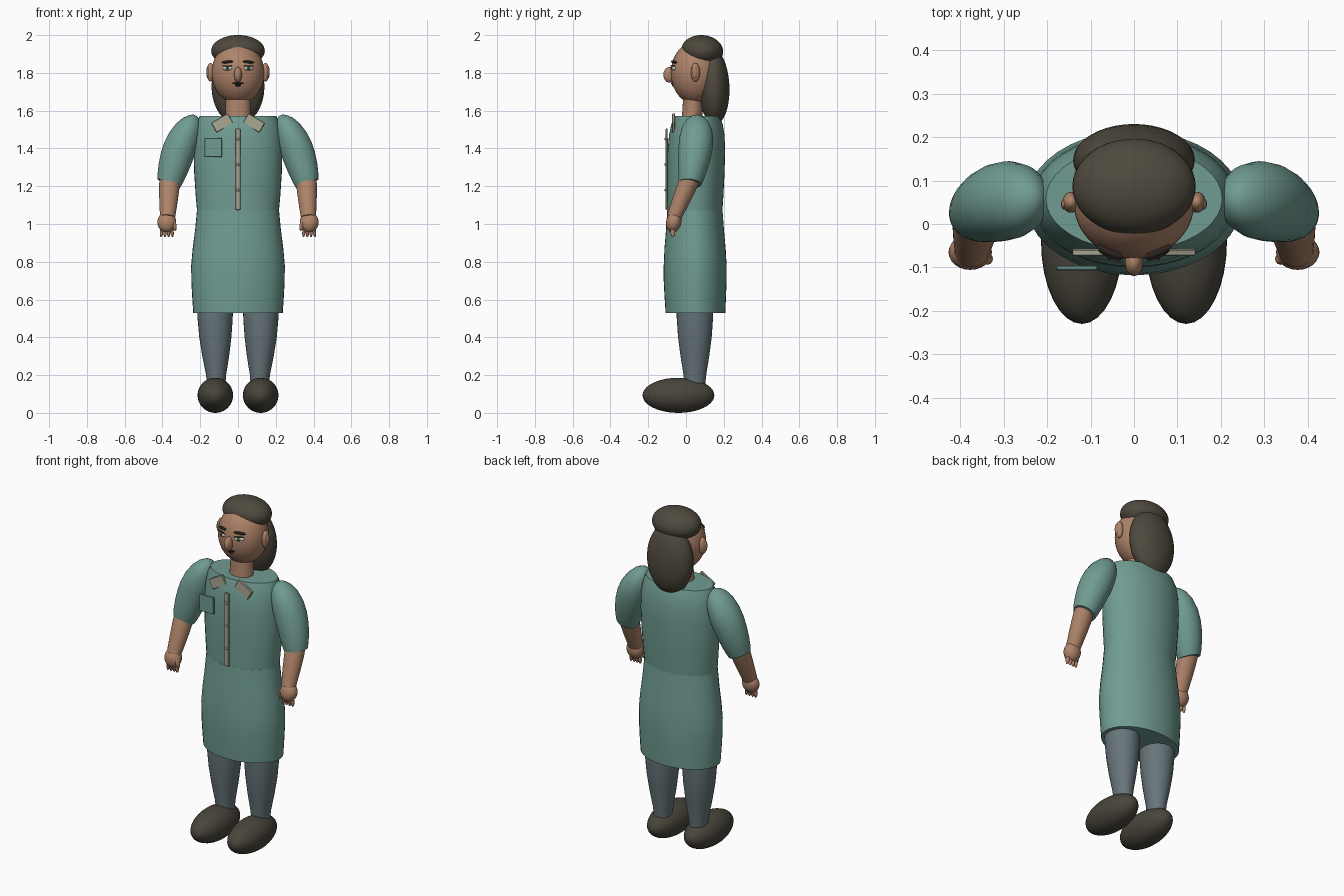
import bpy, bmesh, math
from mathutils import Vector, Matrix

if "Cube" in bpy.data.objects:
    bpy.data.objects.remove(bpy.data.objects["Cube"])


def mat(name, r, g, b):
    lin = lambda c: ((c / 255 + 0.055) / 1.055) ** 2.4
    m = bpy.data.materials.new(name)
    m.diffuse_color = (lin(r), lin(g), lin(b), 1)
    m.use_nodes = True
    m.node_tree.nodes["Principled BSDF"].inputs["Base Color"].default_value = m.diffuse_color
    return m


TEAL = mat("teal cloth", 112, 156, 146)
SKIN = mat("skin", 174, 131, 105)
HAIR = mat("dark brown hair", 79, 73, 62)
SHOE = mat("dark shoe", 73, 69, 59)
PANTS = mat("slate trousers", 103, 117, 122)
TRIM = mat("beige trim", 170, 168, 148)
WHITE = mat("eye white", 205, 205, 195)
IRIS = mat("green iris", 84, 122, 110)
DARK = mat("near black", 42, 36, 32)
BUTTON = mat("button grey", 138, 136, 118)


def finish(bm, name, material, angle=40):
    bmesh.ops.recalc_face_normals(bm, faces=bm.faces)
    me = bpy.data.meshes.new(name)
    bm.to_mesh(me)
    bm.free()
    me.materials.append(material)
    ob = bpy.data.objects.new(name, me)
    bpy.context.collection.objects.link(ob)
    bpy.ops.object.select_all(action='DESELECT')
    ob.select_set(True)
    bpy.context.view_layer.objects.active = ob
    bpy.ops.object.shade_smooth_by_angle(angle=math.radians(angle))
    return ob


def ellipsoid(name, c, r, material, rot=(0, 0, 0), seg=32, rings=20):
    bm = bmesh.new()
    bmesh.ops.create_uvsphere(bm, u_segments=seg, v_segments=rings, radius=1)
    rx, ry, rz = (Matrix.Rotation(a, 4, ax) for a, ax in zip(rot, "XYZ"))
    bm.transform(Matrix.Translation(c) @ rz @ ry @ rx @ Matrix.Diagonal((*r, 1)))
    return finish(bm, name, material)


def box(name, c, size, material, tilt=0, bevel=0.003):
    bm = bmesh.new()
    bmesh.ops.create_cube(bm, size=1)
    bm.transform(Matrix.Diagonal((*size, 1)))
    bmesh.ops.bevel(bm, geom=bm.edges[:], offset=bevel, segments=1, affect='EDGES')
    bm.transform(Matrix.Translation(c) @ Matrix.Rotation(tilt, 4, 'Y'))
    return finish(bm, name, material, 20)


def loft(name, rings, material, axis=(0, 0, 1), seg=40):
    """Closed tube through rings of (centre, radius x, radius y) square to axis."""
    ax = Vector(axis).normalized()
    v = ax.cross(Vector((1, 0, 0))).normalized()
    u = v.cross(ax)
    bm = bmesh.new()
    loops = []
    for c, ru, rv in rings:
        loops.append([bm.verts.new(Vector(c) + u * ru * math.cos(t) + v * rv * math.sin(t))
                      for t in (2 * math.pi * i / seg for i in range(seg))])
    for a, b in zip(loops, loops[1:]):
        for i in range(seg):
            j = (i + 1) % seg
            bm.faces.new((a[i], a[j], b[j], b[i]))
    bm.faces.new(loops[0])
    bm.faces.new(loops[-1])
    return finish(bm, name, material)


def garment(name, rows, material):
    """Rows of height, half width, front y, back y."""
    return loft(name, [((0, (f + b) / 2, z), w, (b - f) / 2) for z, w, f, b in rows], material)


# Tunic: bodice and skirt
garment("tunic_top", [(1.06, .216, -.098, .192), (1.15, .224, -.099, .198),
                      (1.27, .232, -.1, .204), (1.38, .235, -.098, .207),
                      (1.47, .231, -.09, .204), (1.53, .22, -.077, .194),
                      (1.572, .203, -.061, .178)], TEAL)
garment("tunic_skirt", [(.53, .237, -.108, .208), (.62, .243, -.114, .212),
                        (.70, .247, -.118, .215), (.78, .248, -.118, .215),
                        (.87, .24, -.114, .21), (.97, .227, -.106, .201),
                        (1.075, .217, -.099, .193)], TEAL)

# Neck and head
loft("neck", [((0, .03, 1.54), .07, .056), ((0, .035, 1.6), .066, .054),
              ((0, .04, 1.7), .066, .054)], SKIN)
HC, HR = Vector((0, .05, 1.8)), Vector((.139, .13, .165))
ellipsoid("head", HC, HR, SKIN, seg=40, rings=28)
ellipsoid("hair_cap", (0, .086, 1.917), (.142, .111, .083), HAIR, rot=(-.08, 0, 0), seg=40)
ellipsoid("hair_back", (0, .147, 1.727), (.14, .083, .2), HAIR, rot=(.04, 0, 0), seg=40)


def face_y(x, z):
    return HC.y - HR.y * math.sqrt(1 - (x / HR.x) ** 2 - ((z - HC.z) / HR.z) ** 2)


# Facial features
ellipsoid("nose", (0, -.088, 1.79), (.021, .032, .041), SKIN, seg=20, rings=14)
ellipsoid("moustache", (0, face_y(0, 1.745), 1.745), (.031, .007, .006), DARK, seg=16, rings=10)
ellipsoid("lower_lip", (0, face_y(0, 1.73), 1.733), (.017, .006, .005), DARK, seg=16, rings=10)

# Tunic details
box("placket", (0, -.103, 1.29), (.028, .012, .43), TRIM)
for z in (1.45, 1.315, 1.18):
    ellipsoid("button", (0, -.109, z), (.009, .005, .009), BUTTON, seg=16, rings=10)
box("chest_pocket", (-.131, -.101, 1.405), (.094, .012, .1), TEAL)

for s, side in ((-1, "left"), (1, "right")):
    # Face pairs
    yaw = s * .42
    ellipsoid(side + "_ear", (s * .145, .05, 1.803), (.02, .024, .05), SKIN, seg=20, rings=14)
    ellipsoid(side + "_ear_inner", (s * .16, .046, 1.803), (.008, .013, .032), SKIN, seg=16, rings=10)
    y = face_y(.056, 1.825)
    ellipsoid(side + "_eye", (s * .056, y, 1.825), (.028, .009, .012), WHITE, (0, 0, yaw), 20, 12)
    ellipsoid(side + "_iris", (s * .056, y - .006, 1.825), (.011, .006, .011), IRIS, (0, 0, yaw), 16, 10)
    ellipsoid(side + "_pupil", (s * .056, y - .011, 1.825), (.005, .003, .005), DARK, (0, 0, yaw), 12, 8)
    ellipsoid(side + "_eyelid", (s * .056, y - .004, 1.837), (.029, .007, .003), DARK, (0, 0, yaw), 16, 8)
    ellipsoid(side + "_brow", (s * .056, face_y(.056, 1.858) - .004, 1.858), (.034, .01, .007), DARK,
              (0, s * .08, yaw), 16, 10)

    # Collar flap
    box(side + "_collar", (s * .084, -.066, 1.535), (.102, .016, .06), TRIM, s * math.radians(30))

    # Puffed sleeve, swelling from the shoulder and cut at the elbow
    top, bot = Vector((.228, .062, 1.575)), Vector((.366, .022, 1.215))
    prof = [(0, .012, .012), (.03, .03, .036), (.09, .051, .06), (.2, .071, .08), (.35, .084, .09),
            (.5, .088, .09), (.65, .086, .085), (.8, .08, .077), (.92, .072, .068), (1, .064, .06)]
    flip = lambda p: (s * p.x, p.y, p.z)
    # bow the sleeve outward along its length
    rings = [(flip(top.lerp(bot, t) + Vector((.012, .008, .004)) * math.sin(math.pi * t)), a, b)
             for t, a, b in prof]
    loft(side + "_sleeve", rings, TEAL, Vector(flip(bot - top)))

    # Forearm, hand and fingers
    elbow, wrist = Vector((.36, .03, 1.26)), Vector((.373, -.064, 1.035))
    loft(side + "_forearm", [(flip(elbow.lerp(wrist, t)), r, r * .95) for t, r in
                             ((0, .055), (.3, .054), (.6, .049), (1, .04))],
         SKIN, Vector(flip(wrist - elbow)), 28)
    ellipsoid(side + "_hand", (s * .377, -.065, 1.01), (.05, .04, .055), SKIN, (-.2, 0, 0), 24, 16)
    for i in range(4):
        ellipsoid(side + "_finger", (s * (.35 + .018 * i), -.07, .963), (.0095, .013, .033), SKIN,
                  (0, -s * .08 * (i - 1.5), 0), 12, 10)
    ellipsoid(side + "_thumb", (s * .338, -.08, .995), (.012, .014, .032), SKIN, (0, s * .2, 0), 12, 10)

    # Trouser leg and shoe
    loft(side + "_leg", [((s * x, .047, z), r, q) for z, x, r, q in
                         ((.12, .115, .046, .052), (.2, .116, .053, .06), (.3, .118, .071, .076),
                          (.4, .12, .085, .089), (.5, .121, .093, .096), (.6, .122, .096, .098))],
         PANTS, seg=32)
    ellipsoid(side + "_shoe", (s * .12, -.04, .093), (.094, .19, .093), SHOE)
